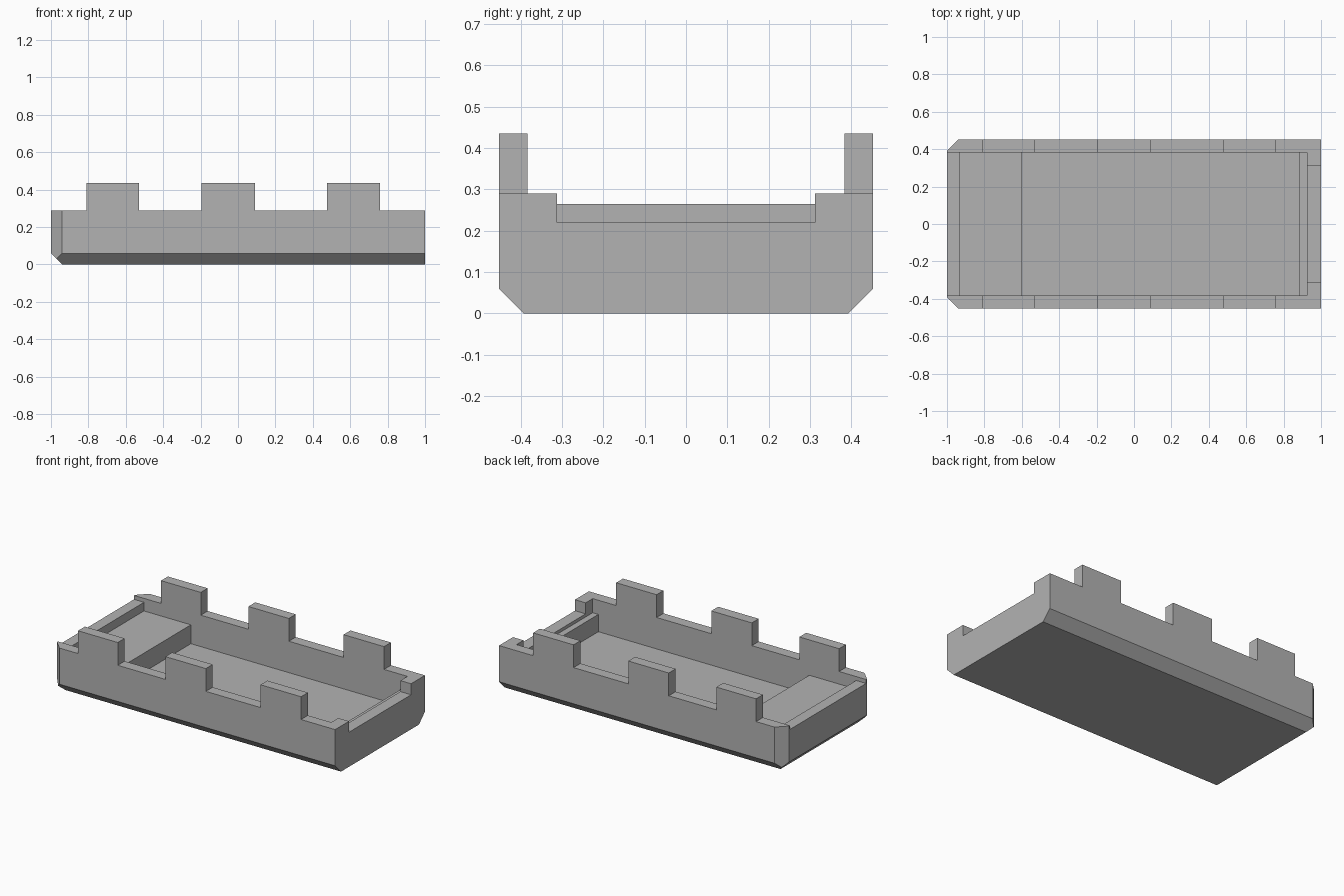
import bpy, bmesh
from mathutils import Vector

cube = bpy.data.objects.get("Cube")
if cube:
    bpy.data.objects.remove(cube, do_unlink=True)

HALF_Y, INNER_Y, RIM, TOP, CHAMFER = 0.452, 0.383, 0.29, 0.435, 0.06

grey = bpy.data.materials.new("plain_grey")
grey.use_nodes = True
grey.diffuse_color = (0.45, 0.45, 0.45, 1)
grey.node_tree.nodes["Principled BSDF"].inputs["Base Color"].default_value = grey.diffuse_color


def prism(name, profile, y0, y1):
    """Extrude an x-z profile along y."""
    bm = bmesh.new()
    face = bm.faces.new([bm.verts.new((x, y0, z)) for x, z in profile])
    out = bmesh.ops.extrude_face_region(bm, geom=[face])
    verts = [v for v in out["geom"] if isinstance(v, bmesh.types.BMVert)]
    bmesh.ops.translate(bm, verts=verts, vec=(0, y1 - y0, 0))
    bmesh.ops.recalc_face_normals(bm, faces=bm.faces)
    mesh = bpy.data.meshes.new(name)
    bm.to_mesh(mesh)
    bm.free()
    mesh.materials.append(grey)
    obj = bpy.data.objects.new(name, mesh)
    bpy.context.collection.objects.link(obj)
    return obj


def box(name, x0, x1, y0, y1, z0, z1):
    return prism(name, [(x0, z0), (x1, z0), (x1, z1), (x0, z1)], y0, y1)


def slice_off(obj, point, normal):
    """Remove everything on the outer side of a plane and cap it."""
    bm = bmesh.new()
    bm.from_mesh(obj.data)
    cut = bmesh.ops.bisect_plane(bm, geom=bm.verts[:] + bm.edges[:] + bm.faces[:],
                                 plane_co=point, plane_no=Vector(normal).normalized(),
                                 clear_outer=True)
    edges = [e for e in cut["geom_cut"] if isinstance(e, bmesh.types.BMEdge)]
    bmesh.ops.contextual_create(bm, geom=edges)
    bmesh.ops.recalc_face_normals(bm, faces=bm.faces)
    bm.to_mesh(obj.data)
    bm.free()


def carve(obj, cutter):
    """Subtract a cutter and discard it."""
    cutter.hide_render = True
    mod = obj.modifiers.new("carve", "BOOLEAN")
    mod.operation, mod.solver, mod.object = "DIFFERENCE", "EXACT", cutter
    bpy.context.view_layer.update()
    result = bpy.data.meshes.new_from_object(
        obj.evaluated_get(bpy.context.evaluated_depsgraph_get()))
    obj.modifiers.clear()
    obj.data = result
    bpy.data.objects.remove(cutter, do_unlink=True)


# Outer block with chamfered underside and chamfered corners at one end
tray = box("tray_body", -1, 1, -HALF_Y, HALF_Y, 0, TOP)
slice_off(tray, (-1, 0, CHAMFER), (-1, 0, -1))
for side in (-1, 1):
    slice_off(tray, (0, side * HALF_Y, CHAMFER), (0, side, -1))
    slice_off(tray, (-1, side * (HALF_Y - CHAMFER), 0), (-1, side, 0))

# Hollow interior: low end wall, raised platform, deep floor, narrow ledge
interior = [(-1.1, 0.265), (-0.93, 0.265), (-0.93, 0.21), (-0.6, 0.21), (-0.6, 0.09),
            (0.885, 0.09), (0.885, 0.2), (0.925, 0.2), (0.925, 0.6), (-1.1, 0.6)]
carve(tray, prism("interior_cutter", interior, -INNER_Y, INNER_Y))

# Gaps between the raised tabs on the long walls
for x0, x1 in ((-1.1, -0.81), (-0.53, -0.195), (0.09, 0.475), (0.76, 1.1)):
    carve(tray, box("gap_cutter", x0, x1, -0.6, 0.6, RIM, 0.6))

# Wide notch in the other end wall
carve(tray, box("notch_cutter", 0.91, 1.1, -0.312, 0.312, 0.22, 0.6))
